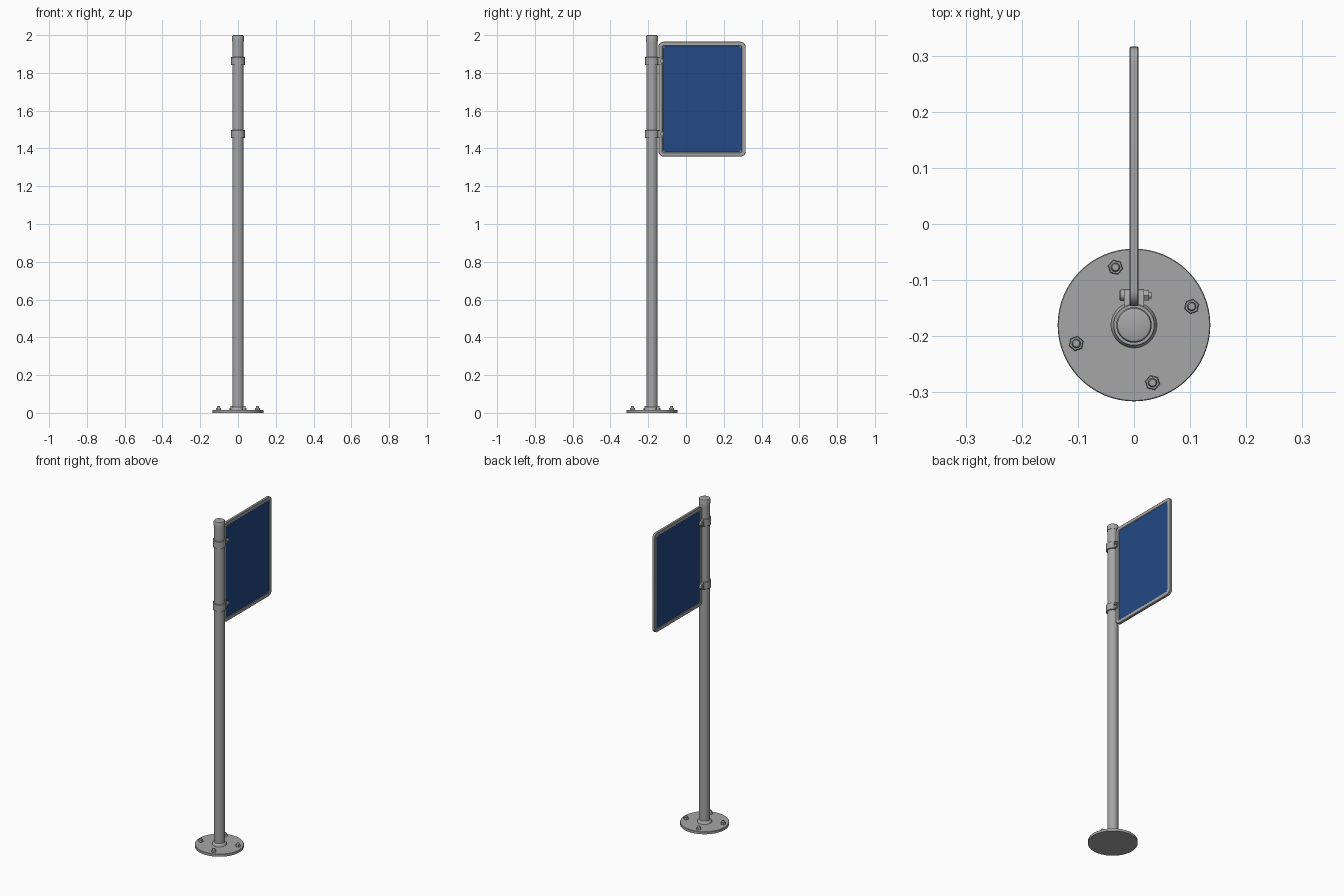
import bpy, bmesh, math
from mathutils import Vector, Matrix

if "Cube" in bpy.data.objects:
    bpy.data.objects.remove(bpy.data.objects["Cube"])

PX, PY = 0.0, -0.18   # pole axis


def material(name, rgb):
    m = bpy.data.materials.new(name)
    m.diffuse_color = (*rgb, 1)
    m.use_nodes = True
    m.node_tree.nodes["Principled BSDF"].inputs["Base Color"].default_value = m.diffuse_color
    return m


STEEL = material("galvanised grey", (0.38, 0.38, 0.38))
BLUE = material("sign blue", (0.017, 0.065, 0.23))


def finish(name, bm, mat):
    bmesh.ops.recalc_face_normals(bm, faces=bm.faces)
    me = bpy.data.meshes.new(name)
    bm.to_mesh(me)
    bm.free()
    ob = bpy.data.objects.new(name, me)
    bpy.context.collection.objects.link(ob)
    me.materials.append(mat)
    bpy.context.view_layer.objects.active = ob
    ob.select_set(True)
    bpy.ops.object.shade_smooth_by_angle(angle=math.radians(35))
    ob.select_set(False)
    return ob


def lathe(name, profile, mat, loc, n=48, axis='Z', spin=0.0):
    """Revolve (radius, height) points; radius 0 closes the end."""
    bm = bmesh.new()
    rings = []
    for r, h in profile:
        k = 1 if r == 0 else n
        rings.append([bm.verts.new((r * math.cos(spin + 2 * math.pi * i / n),
                                    r * math.sin(spin + 2 * math.pi * i / n), h))
                      for i in range(k)])
    for a, b in zip(rings, rings[1:]):
        for i in range(n):
            quad = [a[i % len(a)], a[(i + 1) % len(a)], b[(i + 1) % len(b)], b[i % len(b)]]
            bm.faces.new(list(dict.fromkeys(quad)))
    if axis == 'X':
        bm.transform(Matrix.Rotation(math.pi / 2, 4, 'Y'))
    bm.transform(Matrix.Translation(Vector(loc)))
    return finish(name, bm, mat)


def rounded_rect(y0, y1, z0, z1, r, seg=8):
    pts = []
    for cy, cz, a0 in ((y1 - r, z1 - r, 0), (y0 + r, z1 - r, 90),
                       (y0 + r, z0 + r, 180), (y1 - r, z0 + r, 270)):
        for i in range(seg + 1):
            a = math.radians(a0 + 90 * i / seg)
            pts.append((cy + r * math.cos(a), cz + r * math.sin(a)))
    return pts


def plate(name, pts, x0, x1, mat):
    """Extrude a y-z outline along x."""
    bm = bmesh.new()
    f = bm.faces.new([bm.verts.new((x0, y, z)) for y, z in pts])
    ext = bmesh.ops.extrude_face_region(bm, geom=[f])
    bmesh.ops.translate(bm, vec=(x1 - x0, 0, 0),
                        verts=[v for v in ext["geom"] if isinstance(v, bmesh.types.BMVert)])
    return finish(name, bm, mat)


# Pole with a low cap
lathe("pole", [(0, 0.01), (0.03, 0.01), (0.03, 1.968), (0, 1.968)], STEEL, (PX, PY, 0), 64)
lathe("pole_cap", [(0, 1.966), (0.0315, 1.966), (0.0315, 1.994), (0.0295, 1.998), (0.024, 2.0),
                   (0, 2.0)], STEEL, (PX, PY, 0), 64)

# Base flange and weld collar
lathe("base_flange", [(0, 0), (0.136, 0), (0.136, 0.014), (0.1345, 0.0155), (0, 0.0155)],
      STEEL, (PX, PY, 0), 96)
lathe("weld_collar", [(0.029, 0.015), (0.041, 0.015), (0.039, 0.022), (0.034, 0.029), (0.029, 0.031)],
      STEEL, (PX, PY, 0), 64)

# Anchor bolts: washer, hex nut, stud
for i in range(4):
    a = math.radians(17.8 + 90 * i)
    p = (PX + 0.108 * math.cos(a), PY + 0.108 * math.sin(a), 0)
    lathe("anchor_nut", [(0, 0.015), (0.0135, 0.015), (0.0135, 0.025), (0.012, 0.027), (0, 0.027)],
          STEEL, p, 6, spin=a)
    lathe("anchor_stud", [(0, 0.02), (0.008, 0.02), (0.008, 0.034), (0.006, 0.037), (0, 0.037)],
          STEEL, p, 24)

# Sign frame: ring swept from a rounded channel profile (inset, x)
Y0, Y1, Z0, Z1 = -0.146, 0.316, 1.357, 1.965
bm = bmesh.new()
section = [(0.002, -0.008), (0, -0.006), (0, 0.006), (0.002, 0.008),
           (0.020, 0.008), (0.024, 0.004), (0.024, -0.004), (0.020, -0.008)]
loops = [[bm.verts.new((x, y, z)) for y, z in
          rounded_rect(Y0 + d, Y1 - d, Z0 + d, Z1 - d, 0.028 - d)] for d, x in section]
for a, b in zip(loops, loops[1:] + loops[:1]):
    for i in range(len(a)):
        j = (i + 1) % len(a)
        bm.faces.new((a[i], a[j], b[j], b[i]))
finish("sign_frame", bm, STEEL)

# Blue panel, visible on both sides
d = 0.022
plate("sign_panel", rounded_rect(Y0 + d, Y1 - d, Z0 + d, Z1 - d, 0.004, 3), -0.005, 0.005, BLUE)

# Corner rivets on both panel faces
for y in (Y0 + 0.028, Y1 - 0.028):
    for z in (Z0 + 0.028, Z1 - 0.028):
        lathe("corner_rivet", [(0, -0.007), (0.004, -0.006), (0.004, 0.006), (0, 0.007)],
              STEEL, (0, y, z), 12, axis='X')

# Pole clamps: band, two lugs and a cross bolt
for z in (1.862, 1.476):
    lathe("clamp_band", [(0.03, -0.021), (0.036, -0.021), (0.037, -0.02), (0.037, 0.02),
                         (0.036, 0.021), (0.03, 0.021)], STEEL, (PX, PY, z), 64)
    for s in (-1, 1):
        outline = [(-0.153, z - 0.02), (-0.14, z - 0.02)]
        for i in range(13):
            a = math.radians(-90 + 15 * i)
            outline.append((-0.132 + 0.016 * math.cos(a), z + 0.016 * math.sin(a)))
        outline += [(-0.14, z + 0.02), (-0.153, z + 0.02)]
        plate("clamp_lug", outline, s * 0.008, s * 0.0175, STEEL)
    c = (0, -0.127, z)
    lathe("clamp_bolt_head", [(0, -0.026), (0.008, -0.026), (0.010, -0.024), (0.010, -0.017),
                              (0, -0.017)], STEEL, c, 24, axis='X')
    lathe("clamp_nut", [(0, 0.017), (0.0105, 0.017), (0.0105, 0.027), (0, 0.027)],
          STEEL, c, 6, axis='X')
    lathe("clamp_bolt_shank", [(0, -0.02), (0.006, -0.02), (0.006, 0.031), (0, 0.031)],
          STEEL, c, 20, axis='X')
